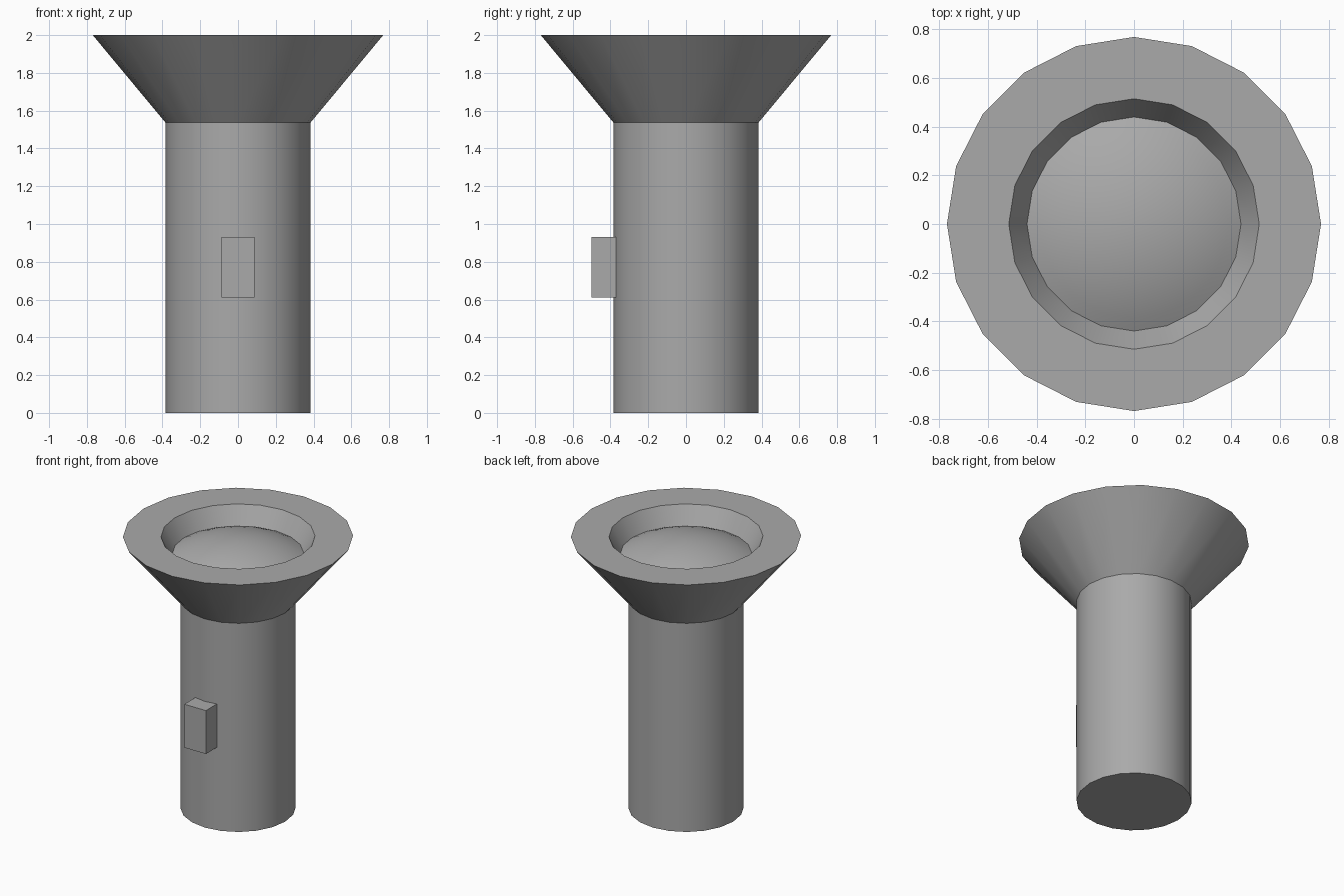
import bpy
import bmesh
from math import sin, cos, radians, tau

SIDES = 20
BODY_R, HEAD_R = 0.385, 0.769
NECK_Z, TOP_Z = 1.538, 2.0
LENS_R, LENS_Z = 0.44, 1.873

cube = bpy.data.objects.get("Cube")
if cube:
    bpy.data.objects.remove(cube, do_unlink=True)

# Single grey finish
grey = bpy.data.materials.new("grey")
grey.use_nodes = True
colour = (0.4, 0.4, 0.4, 1)
grey.diffuse_color = colour
grey.node_tree.nodes["Principled BSDF"].inputs["Base Color"].default_value = colour


def finish(name, bm):
    mesh = bpy.data.meshes.new(name)
    bm.to_mesh(mesh)
    bm.free()
    mesh.materials.append(grey)
    obj = bpy.data.objects.new(name, mesh)
    bpy.context.collection.objects.link(obj)
    return obj


def lathe(name, profile):
    """Turn an (r, z) profile around z; r = 0 makes a pole."""
    bm = bmesh.new()
    rings = []
    for r, z in profile:
        if r == 0:
            rings.append([bm.verts.new((0, 0, z))] * SIDES)
        else:
            rings.append([bm.verts.new((r * cos(tau * i / SIDES), r * sin(tau * i / SIDES), z))
                          for i in range(SIDES)])
    for low, high in zip(rings, rings[1:]):
        for i in range(SIDES):
            j = (i + 1) % SIDES
            corners = dict.fromkeys((low[i], low[j], high[j], high[i]))
            bm.faces.new(list(corners))
    obj = finish(name, bm)
    bpy.ops.object.select_all(action='DESELECT')
    obj.select_set(True)
    bpy.context.view_layer.objects.active = obj
    bpy.ops.object.shade_smooth_by_angle(angle=radians(30))
    return obj


# Handle tube with closed base
lathe("handle", [(0, 0), (BODY_R, 0), (BODY_R, NECK_Z)])

# Flared head with flat rim and tapered recess
lathe("head", [(BODY_R, NECK_Z), (HEAD_R, TOP_Z), (0.515, TOP_Z), (LENS_R, LENS_Z)])

# Shallow domed lens, a cap of a large sphere
edge = radians(28)
radius = LENS_R / sin(edge)
steps = 8
lens = []
for k in range(steps + 1):
    a = edge * (1 - k / steps)
    lens.append((radius * sin(a), LENS_Z + radius * (cos(a) - cos(edge))))
lathe("lens", lens)

# Switch block on the front of the handle
bm = bmesh.new()
bmesh.ops.create_cube(bm, size=1)
bmesh.ops.scale(bm, vec=(0.176, 0.17, 0.32), verts=bm.verts)
bmesh.ops.translate(bm, vec=(0, -0.415, 0.77), verts=bm.verts)
finish("switch", bm)
